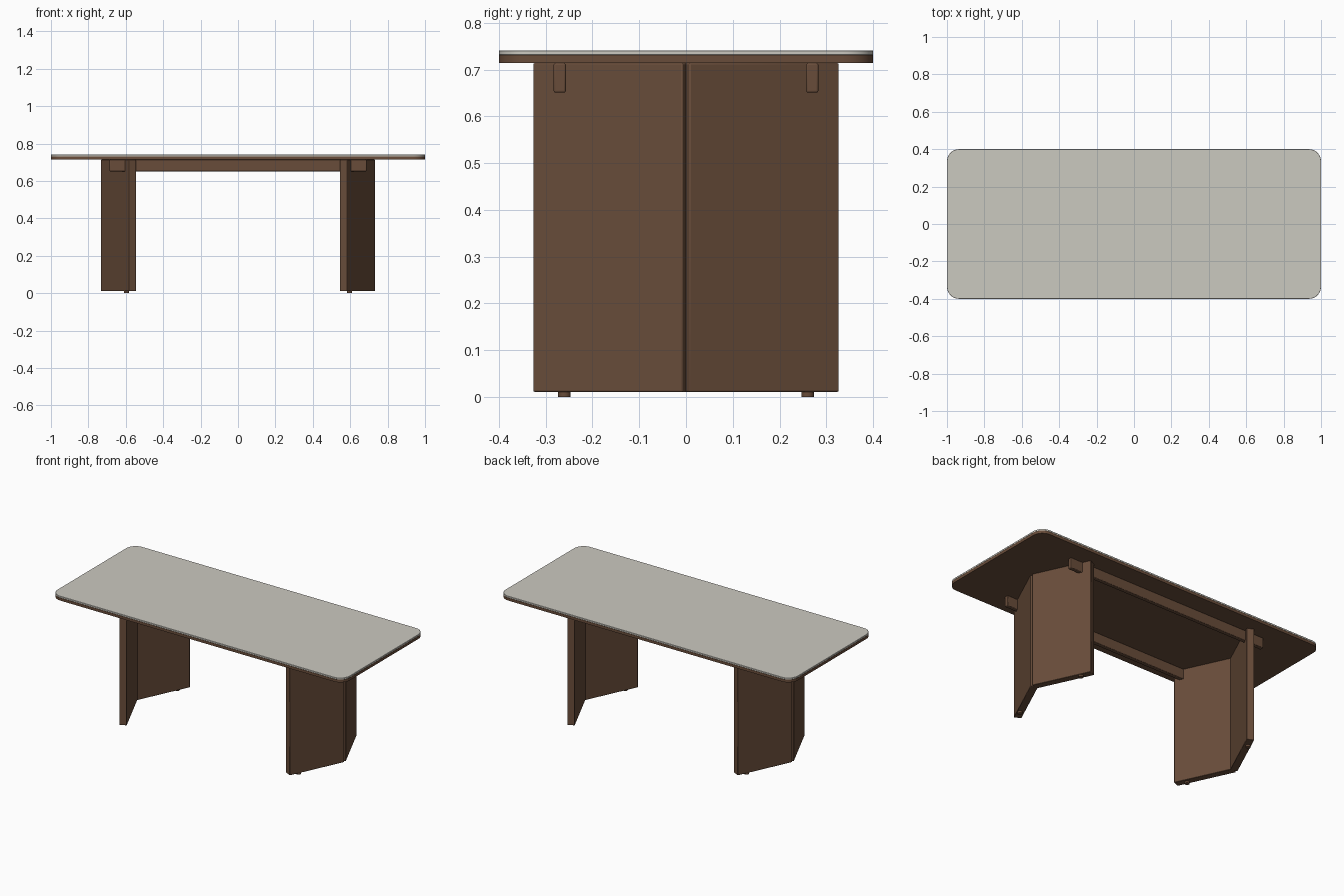
import bpy, bmesh, math
from mathutils import Vector

if "Cube" in bpy.data.objects:
    bpy.data.objects.remove(bpy.data.objects["Cube"])


def material(name, rgb):
    m = bpy.data.materials.new(name)
    m.diffuse_color = (*rgb, 1)
    m.use_nodes = True
    m.node_tree.nodes["Principled BSDF"].inputs["Base Color"].default_value = m.diffuse_color
    return m


wood = material("walnut_wood", (0.14, 0.073, 0.042))
stone = material("pale_stone", (0.60, 0.585, 0.53))


def prism(name, outline, z0, z1, mat, bevel=0.0, segments=2):
    """Extrude a counter-clockwise xy outline from z0 to z1."""
    bm = bmesh.new()
    face = bm.faces.new([bm.verts.new((x, y, z0)) for x, y in outline])
    ext = bmesh.ops.extrude_face_region(bm, geom=[face])
    verts = [v for v in ext["geom"] if isinstance(v, bmesh.types.BMVert)]
    bmesh.ops.translate(bm, verts=verts, vec=(0, 0, z1 - z0))
    bmesh.ops.recalc_face_normals(bm, faces=bm.faces)
    mesh = bpy.data.meshes.new(name)
    bm.to_mesh(mesh)
    bm.free()
    mesh.materials.append(mat)
    ob = bpy.data.objects.new(name, mesh)
    bpy.context.collection.objects.link(ob)
    if bevel:
        mod = ob.modifiers.new("soft_edges", "BEVEL")
        mod.width, mod.segments = bevel, segments
    bpy.ops.object.select_all(action="DESELECT")
    ob.select_set(True)
    bpy.context.view_layer.objects.active = ob
    bpy.ops.object.shade_smooth_by_angle(angle=math.radians(30))
    return ob


def rounded_rect(hx, hy, r, n=10):
    pts = []
    for q, (sx, sy) in enumerate(((1, 1), (-1, 1), (-1, -1), (1, -1))):
        for i in range(n + 1):
            a = math.pi / 2 * (q + i / n)
            pts.append((sx * (hx - r) + r * math.cos(a), sy * (hy - r) + r * math.sin(a)))
    return pts


# Two-layer tabletop
prism("tabletop_base", rounded_rect(1.0, 0.4, 0.065), 0.714, 0.731, wood)
prism("tabletop_surface", rounded_rect(1.0, 0.4, 0.065), 0.731, 0.741, stone, 0.001, 1)

# V-shaped legs: two angled panels each, meeting in a shallow outer notch
ang, length, thick = math.radians(25), 0.353, 0.043
along = Vector((-math.sin(ang), math.cos(ang)))
outward = Vector((math.cos(ang), math.sin(ang)))
start = Vector((0.733, 0.0075))
panel = [start, start + along * length,
         start + along * length - outward * thick, start - outward * thick]

for sx, side in ((-1, "left"), (1, "right")):
    for sy, end in ((-1, "front"), (1, "back")):
        prism(f"{side}_{end}_leg_panel", [(sx * p.x, sy * p.y) for p in panel],
              0.011, 0.714, wood, 0.003)
        # Small round foot under each panel
        foot = [(sx * 0.597 + 0.0135 * math.cos(i * math.pi / 12),
                 sy * 0.26 + 0.0135 * math.sin(i * math.pi / 12)) for i in range(24)]
        prism(f"{side}_{end}_foot", foot, 0.0, 0.013, wood)

# Long support rails passing through the legs
for sy, end in ((-1, "front"), (1, "back")):
    c = sy * 0.27
    prism(f"{end}_rail", [(-0.687, c - 0.013), (0.687, c - 0.013),
                          (0.687, c + 0.013), (-0.687, c + 0.013)],
          0.651, 0.714, wood, 0.004, 3)
